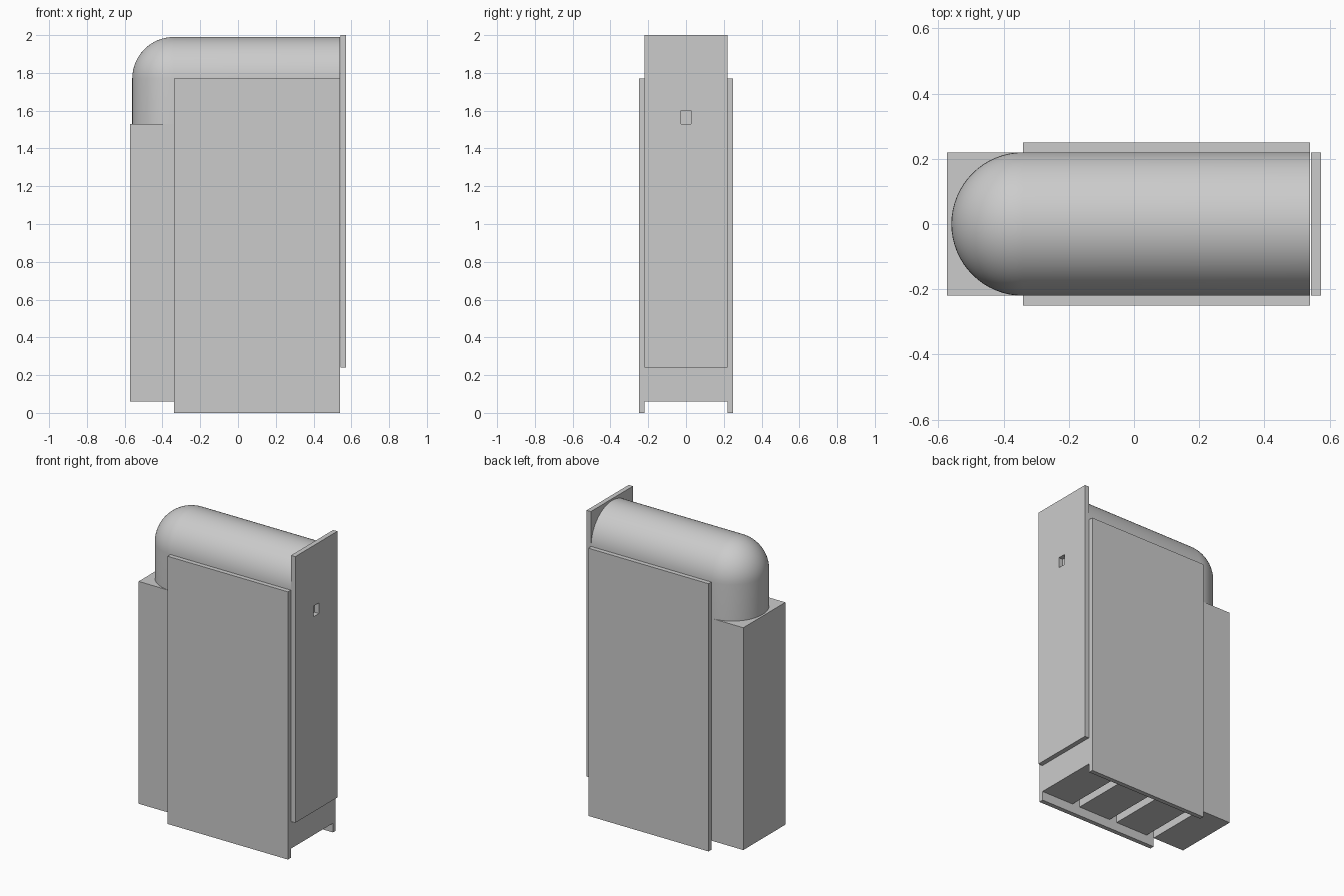
import bpy, bmesh, math
from mathutils import Matrix, Vector

if "Cube" in bpy.data.objects:
    bpy.data.objects.remove(bpy.data.objects["Cube"])

R = 0.22          # half width and roof radius
X0, X1 = -0.34, 0.54   # extent of the side panels
BASE, SHOULDER, AXIS = 0.06, 1.53, 1.77


def finish(bm, name):
    bmesh.ops.recalc_face_normals(bm, faces=bm.faces)
    mesh = bpy.data.meshes.new(name)
    bm.to_mesh(mesh)
    bm.free()
    ob = bpy.data.objects.new(name, mesh)
    bpy.context.collection.objects.link(ob)
    return ob


def box(name, x, y, z):
    bm = bmesh.new()
    bmesh.ops.create_cube(bm, size=1)
    for v in bm.verts:
        v.co = [lo + (c + 0.5) * (hi - lo) for c, (lo, hi) in zip(v.co, (x, y, z))]
    return finish(bm, name)


# Rear block and three inner compartments separated by narrow gaps
box("rear_block", (-0.573, X0), (-R, R), (BASE, SHOULDER))
step = (X1 - X0) / 3
for i in range(3):
    right = X1 - i * step
    box(f"compartment_{i + 1}", (right - step + 0.055, right), (-R, R), (BASE, SHOULDER))

# Side panels that also serve as feet
for name, s in (("side_panel_front", -1), ("side_panel_back", 1)):
    box(name, (X0, X1), sorted((s * R, s * 0.25)), (0, AXIS))

# Domed roof: spin a quarter-arc profile, then extend the open arch forward
bm = bmesh.new()
N = 16
pts = [(R, SHOULDER)] + [(R * math.cos(a), AXIS + R * math.sin(a))
                         for a in (i * math.pi / 2 / N for i in range(N + 1))]
verts = [bm.verts.new((X0, r, z)) for r, z in pts]
edges = [bm.edges.new(p) for p in zip(verts, verts[1:])]
bmesh.ops.spin(bm, geom=verts + edges, cent=(X0, 0, 0), axis=(0, 0, 1),
               angle=math.pi, steps=32)
bmesh.ops.remove_doubles(bm, verts=bm.verts, dist=1e-4)
arch = [e for e in bm.edges if all(abs(v.co.x - X0) < 1e-4 for v in e.verts)]
ext = bmesh.ops.extrude_edge_only(bm, edges=arch)["geom"]
new = [g for g in ext if isinstance(g, bmesh.types.BMVert)]
bmesh.ops.translate(bm, verts=new, vec=(X1 - X0, 0, 0))
# front arch cap and flat underside
rim = [e for e in bm.edges if all(abs(v.co.x - X1) < 1e-4 for v in e.verts)]
bmesh.ops.edgeloop_fill(bm, edges=rim + [bm.edges.new(
    [v for v in new if abs(v.co.z - SHOULDER) < 1e-4])])
bmesh.ops.holes_fill(bm, edges=[e for e in bm.edges if e.is_boundary], sides=0)
roof = finish(bm, "domed_roof")
bpy.context.view_layer.objects.active = roof
roof.select_set(True)
bpy.ops.object.shade_smooth_by_angle(angle=math.radians(30))

# Door plate with a small rectangular opening
door = box("door_plate", (0.542, 0.573), (-R, R), (0.24, 2.0))
cutter = box("door_opening_cutter", (0.53, 0.6), (-0.027, 0.027), (1.53, 1.6))
cutter.hide_render = True
cutter.hide_set(True)
cut = door.modifiers.new("opening", 'BOOLEAN')
cut.operation = 'DIFFERENCE'
cut.object = cutter
cut.solver = 'EXACT'
